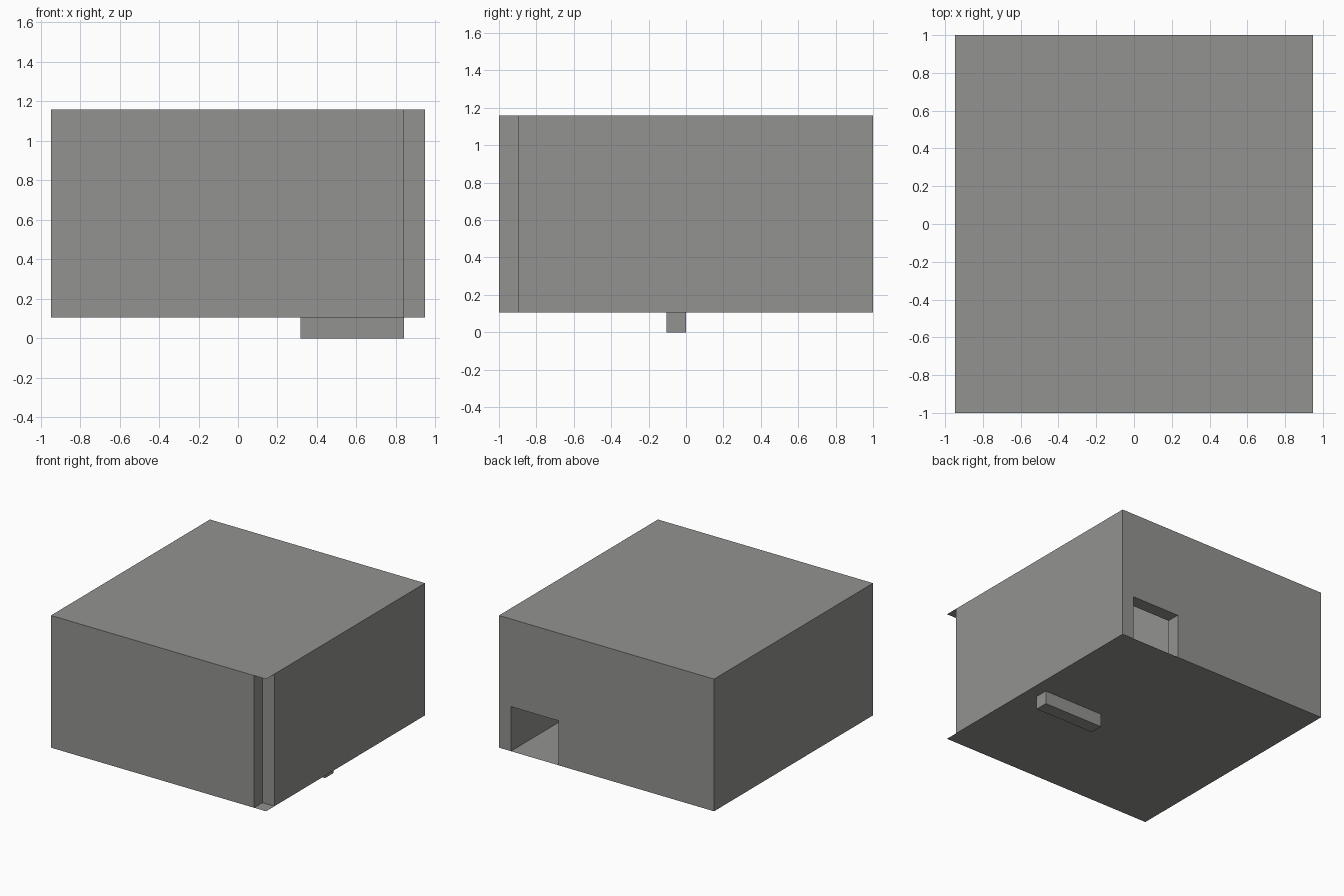
import bpy, bmesh
from mathutils import Vector

if "Cube" in bpy.data.objects:
    bpy.data.objects.remove(bpy.data.objects["Cube"])

U = 2 / 19                      # wall thickness, the module of the whole building
X, Y = 9 * U, 1.0               # half width and half depth
Z0, Z1 = U, 11 * U              # floor and roof heights

grey = bpy.data.materials.new("warm grey")
grey.diffuse_color = (0.29, 0.295, 0.28, 1)
grey.use_nodes = True
grey.node_tree.nodes["Principled BSDF"].inputs["Base Color"].default_value = grey.diffuse_color


def finish(name, bm):
    bmesh.ops.recalc_face_normals(bm, faces=bm.faces[:])
    me = bpy.data.meshes.new(name)
    bm.to_mesh(me)
    bm.free()
    me.materials.append(grey)
    ob = bpy.data.objects.new(name, me)
    bpy.context.collection.objects.link(ob)
    return ob


def box(name, lo, hi):
    lo, hi = Vector(lo), Vector(hi)
    bm = bmesh.new()
    bmesh.ops.create_cube(bm, size=1)
    for v in bm.verts:
        v.co = (lo + hi) / 2 + v.co * (hi - lo)
    return finish(name, bm)


def sheet(name, z, up):
    pts = [(-X, -Y, z), (X, -Y, z), (X, Y, z), (-X, Y, z)]
    bm = bmesh.new()
    bm.faces.new([bm.verts.new(p) for p in (pts if up else pts[::-1])])
    me = bpy.data.meshes.new(name)
    bm.to_mesh(me)
    bm.free()
    me.materials.append(grey)
    bpy.context.collection.objects.link(bpy.data.objects.new(name, me))


# Outer walls: mitred strip running round the plan, open at the front right corner
xi, yi = X - U, Y - U
outer = [(X, -yi), (X, Y), (-X, Y), (-X, -Y), (xi, -Y)]
inner = [(xi, -yi), (xi, yi), (-xi, yi), (-xi, -yi), (xi, -yi)]
bm = bmesh.new()
o = [bm.verts.new((*p, Z0)) for p in outer]
i = [bm.verts.new((*p, Z0)) for p in inner]
base = [bm.faces.new((o[k], o[k + 1], i[k + 1], i[k])) for k in range(4)]
ext = bmesh.ops.extrude_face_region(bm, geom=base, use_keep_orig=True)
top = [g for g in ext["geom"] if isinstance(g, bmesh.types.BMVert)]
bmesh.ops.translate(bm, verts=top, vec=(0, 0, Z1 - Z0))
walls = finish("outer_walls", bm)

# Doorway in the back wall
cutter = box("door_cutter", (4 * U, yi - U / 2, 0), (xi, Y + U, 0.46))
cutter.hide_render = True
mod = walls.modifiers.new("doorway", 'BOOLEAN')
mod.operation, mod.solver, mod.object = 'DIFFERENCE', 'EXACT', cutter
bpy.context.view_layer.objects.active = walls
bpy.ops.object.modifier_apply(modifier=mod.name)
bpy.data.objects.remove(cutter)

# Floor and roof sheets
sheet("floor", Z0, False)
sheet("roof", Z1, True)

# Partitions of the small room; the cross wall reaches below the floor
box("cross_partition", (3 * U, -U, 0), (xi, 0, Z1))
box("side_partition", (2 * U, -U, Z0), (3 * U, yi, Z1))
